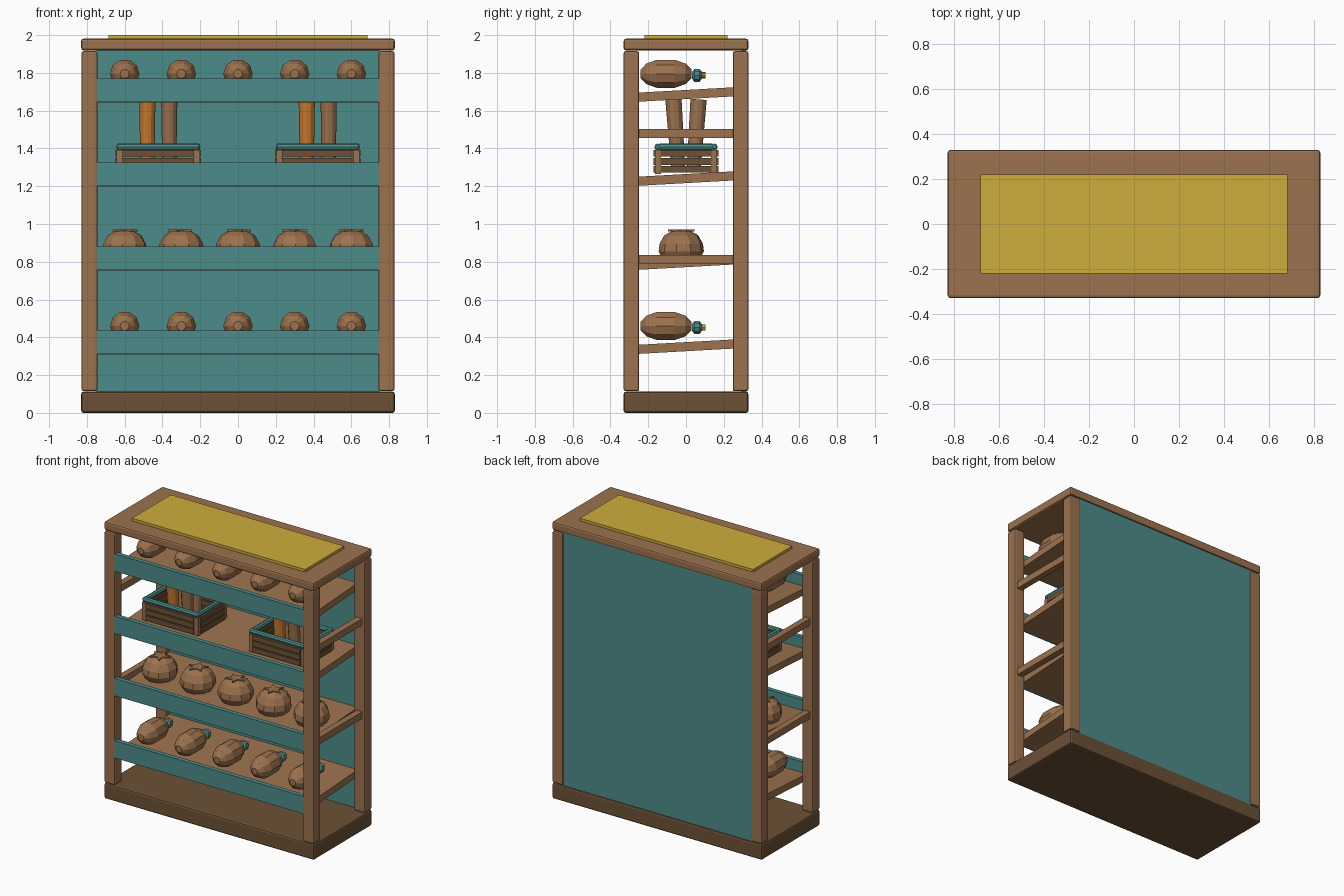
import bpy, bmesh, math, random
from mathutils import Matrix

random.seed(4)
cube = bpy.data.objects.get("Cube")
if cube:
    bpy.data.objects.remove(cube, do_unlink=True)


def material(name, *srgb):
    lin = [((c / 255 + 0.055) / 1.055) ** 2.4 for c in srgb] + [1]
    m = bpy.data.materials.new(name)
    m.use_nodes = True
    m.diffuse_color = lin
    m.node_tree.nodes["Principled BSDF"].inputs["Base Color"].default_value = lin
    return m


WOOD = material("warm wood", 156, 114, 78)
DARK = material("dark wood", 108, 81, 54)
TEAL = material("teal paint", 76, 140, 138)
GOLD = material("gold paint", 205, 172, 60)
ORANGE = material("orange", 204, 122, 46)


def finish(bm, name, mat, loc, rot):
    bmesh.ops.recalc_face_normals(bm, faces=bm.faces)
    mesh = bpy.data.meshes.new(name)
    bm.to_mesh(mesh)
    bm.free()
    mesh.materials.append(mat)
    obj = bpy.data.objects.new(name, mesh)
    obj.location, obj.rotation_euler = loc, rot
    bpy.context.collection.objects.link(obj)
    return obj


def box(name, mat, loc, size, rot=(0, 0, 0), bevel=0):
    bm = bmesh.new()
    bmesh.ops.create_cube(bm, size=1, matrix=Matrix.Diagonal((*size, 1)))
    obj = finish(bm, name, mat, loc, rot)
    if bevel:
        mod = obj.modifiers.new("bevel", "BEVEL")
        mod.width, mod.segments = bevel, 2
    return obj


def lathe(name, mat, loc, profile, sides=10, rot=(0, 0, 0)):
    """Closed solid of revolution from (radius, height) pairs."""
    bm = bmesh.new()
    rings = [[bm.verts.new((r * math.cos(math.tau * i / sides),
                            r * math.sin(math.tau * i / sides), h))
              for i in range(sides)] for r, h in profile]
    for a, b in zip(rings, rings[1:]):
        for i in range(sides):
            j = (i + 1) % sides
            bm.faces.new((a[i], a[j], b[j], b[i]))
    bm.faces.new(rings[0])
    bm.faces.new(rings[-1])
    return finish(bm, name, mat, loc, rot)


def star(name, mat, loc, radius, height, turn):
    """Flat five-leaf cap."""
    bm = bmesh.new()
    verts = []
    for i in range(10):
        r = radius if i % 2 == 0 else radius * 0.45
        a = math.pi * i / 5
        verts.append(bm.verts.new((r * math.cos(a), r * math.sin(a), 0)))
    face = bm.faces.new(verts)
    top = bmesh.ops.extrude_face_region(bm, geom=[face])["geom"]
    bmesh.ops.translate(bm, vec=(0, 0, height),
                        verts=[v for v in top if isinstance(v, bmesh.types.BMVert)])
    return finish(bm, name, mat, loc, (0, 0, turn))


LIE = (-math.pi / 2, 0, 0)
SIDEWAYS = (0, math.pi / 2, 0)
COLUMNS = [-0.6, -0.3, 0, 0.3, 0.6]

# Cabinet frame
box("base", DARK, (0, 0, 0.056), (1.66, 0.66, 0.112), bevel=0.012)
box("top_board", WOOD, (0, 0, 1.95), (1.66, 0.66, 0.062), bevel=0.012)
box("top_sign", GOLD, (0, 0, 1.99), (1.37, 0.44, 0.02))
box("back_panel", TEAL, (0, 0.305, 1.015), (1.5, 0.03, 1.81))
for x in (-0.786, 0.786):
    for y in (-0.289, 0.289):
        box("corner_post", WOOD, (x, y, 1.015), (0.084, 0.082, 1.8), bevel=0.01)
    for z in (0.813, 1.48):
        box("side_rail", WOOD, (x, 0, z), (0.045, 0.54, 0.048))

# Sloping shelves with front boards
for z in (0.35, 0.795, 1.24, 1.685):
    box("shelf", WOOD, (0, -0.01, z), (1.49, 0.6, 0.048), rot=(math.radians(3.2), 0, 0))
    box("shelf_front", TEAL, (0, -0.312, z + 0.023), (1.495, 0.032, 0.124))

# Lying bottles on the lowest and highest shelves
BODY = [(0.024, -0.135), (0.057, -0.105), (0.078, -0.05),
        (0.078, 0.045), (0.057, 0.103), (0.024, 0.135)]
NECK = [(0.018, -0.027), (0.036, -0.013), (0.036, 0.013), (0.018, 0.027)]
for z, cap in ((0.46, GOLD), (1.795, ORANGE)):
    for x in COLUMNS:
        lathe("bottle_body", WOOD, (x, -0.105, z), BODY, rot=LIE)
        lathe("bottle_neck", TEAL, (x, 0.058, z - 0.008), NECK, rot=LIE)
        lathe("bottle_cap", cap, (x, 0.09, z - 0.008), [(0.017, -0.012), (0.017, 0.012)], 8, LIE)

# Round fruit with leaf caps
FRUIT = [(0.05, -0.085), (0.095, -0.06), (0.12, -0.015), (0.115, 0.025),
         (0.09, 0.07), (0.05, 0.092), (0.01, 0.097)]
for x in COLUMNS:
    turn = random.uniform(0, math.tau)
    lathe("fruit", WOOD, (x, -0.025, 0.87), FRUIT, rot=(0, 0, turn))
    star("fruit_leaves", WOOD, (x, -0.025, 0.961), 0.07, 0.009, turn)

# Slatted crates holding upright rolls
TUBE = 0.018
for cx in (-0.422, 0.422):
    box("crate_floor", DARK, (cx, 0, 1.285), (0.42, 0.31, 0.015))
    for sx in (-1, 1):
        for sy in (-1, 1):
            box("crate_post", WOOD, (cx + sx * 0.205, sy * 0.149, 1.328), (0.032, 0.032, 0.125))
    for z in (1.289, 1.331, 1.374):
        for s in (-1, 1):
            box("crate_long_slat", DARK, (cx, s * 0.164, z), (0.38, 0.018, 0.035))
            box("crate_short_slat", DARK, (cx + s * 0.217, 0, z), (0.018, 0.268, 0.035))
    for s in (-1, 1):
        lathe("crate_long_rim", TEAL, (cx, s * 0.15, 1.408),
              [(0.01, -0.222), (TUBE, -0.214), (TUBE, 0.214), (0.01, 0.222)], 8, SIDEWAYS)
        lathe("crate_short_rim", TEAL, (cx + s * 0.205, 0, 1.408),
              [(TUBE, -0.14), (TUBE, 0.14)], 8, LIE)
    for sx in (-1, 1):
        for sy in (-1, 1):
            mat = ORANGE if sx < 0 and sy < 0 else WOOD
            lathe("upright_roll", mat, (cx + sx * 0.058, sy * 0.054, 1.48),
                  [(0.037, -0.185), (0.043, 0.18)], 12, (-sy * math.radians(4), 0, 0))
